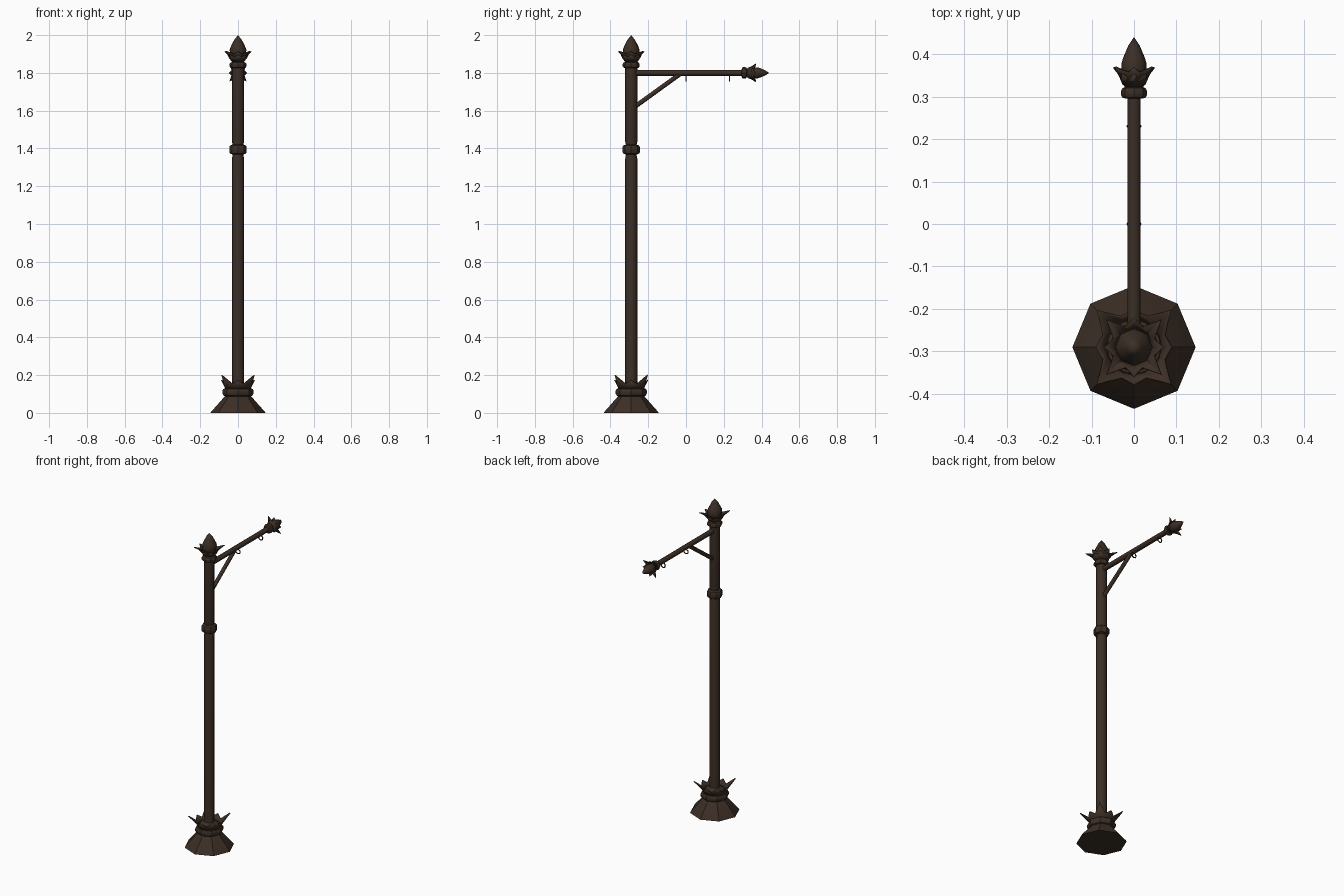
import bpy, bmesh, math
from mathutils import Matrix, Vector

if "Cube" in bpy.data.objects:
    bpy.data.objects.remove(bpy.data.objects["Cube"])

POST_Y = -0.29
iron = bpy.data.materials.new("dark brown iron")
iron.diffuse_color = (0.045, 0.028, 0.019, 1)
iron.use_nodes = True
iron.node_tree.nodes["Principled BSDF"].inputs["Base Color"].default_value = iron.diffuse_color


def finish(name, bm, matrix=Matrix(), angle=30):
    bmesh.ops.remove_doubles(bm, verts=bm.verts, dist=1e-5)
    bmesh.ops.recalc_face_normals(bm, faces=bm.faces)
    bm.transform(matrix)
    mesh = bpy.data.meshes.new(name)
    bm.to_mesh(mesh)
    bm.free()
    mesh.materials.append(iron)
    ob = bpy.data.objects.new(name, mesh)
    bpy.context.collection.objects.link(ob)
    bpy.context.view_layer.objects.active = ob
    for o in bpy.context.selected_objects:
        o.select_set(False)
    ob.select_set(True)
    bpy.ops.object.shade_smooth_by_angle(angle=math.radians(angle))
    return ob


def bridge(bm, rings):
    for a, b in zip(rings, rings[1:]):
        for i in range(len(a)):
            j = (i + 1) % len(a)
            bm.faces.new((a[i], a[j], b[j], b[i]))


def lathe(name, profile, matrix=Matrix(), n=8, angle=30):
    """Solid of revolution from (radius, height) pairs."""
    bm = bmesh.new()
    rings = [[bm.verts.new((r * math.cos(math.tau * i / n), r * math.sin(math.tau * i / n), z))
              for i in range(n)] for r, z in profile]
    bridge(bm, rings)
    bm.faces.new(rings[0])
    bm.faces.new(rings[-1])
    return finish(name, bm, matrix, angle)


def crown(name, bottom, middle, valley, axis_tip, corner_tip, thick, matrix=Matrix()):
    """Ring of pointed leaves: tips on the axes and diagonals, valleys between."""
    bm = bmesh.new()
    tops = [axis_tip, valley, corner_tip, valley] * 4
    rings = [[], [], []]
    for i in range(16):
        a = math.tau * i / 16
        for ring, (r, z) in zip(rings, (bottom, middle, tops[i])):
            ring.append(bm.verts.new((r * math.cos(a), r * math.sin(a), z)))
    bridge(bm, rings)
    ob = finish(name, bm, matrix)
    mod = ob.modifiers.new("thickness", 'SOLIDIFY')
    mod.thickness = thick
    mod.offset = -1
    return ob


def finial(prefix, matrix):
    """Collar, leaf cup and pointed bud, 0.175 tall."""
    lathe(prefix + "_collar", [(.030, 0), (.040, .003), (.045, .010), (.045, .022),
                               (.040, .030), (.030, .033)], matrix)
    lathe(prefix + "_bud", [(.030, .028), (.036, .05), (.043, .08), (.044, .098), (.037, .117),
                            (.020, .150), (0, .175)], matrix, angle=45)
    crown(prefix + "_lower_leaves", (.032, .033), (.045, .050), (.047, .058),
          (.056, .070), (.062, .072), .004, matrix)
    crown(prefix + "_upper_leaves", (.034, .040), (.047, .068), (.050, .076),
          (.068, .090), (.090, .092), .004, matrix)


at_post = Matrix.Translation((0, POST_Y, 0))

# Base: flared foot, ring and leaf crown
lathe("base_foot", [(.145, 0), (.142, .006), (.066, .092)], at_post)
lathe("base_ring", [(.064, .085), (.077, .092), (.083, .103), (.083, .117),
                    (.077, .127), (.060, .133)], at_post)
crown("base_leaves", (.062, .128), (.068, .145), (.075, .155),
      (.085, .176), (.120, .202), .006, at_post)
lathe("base_core", [(.062, .12), (.058, .145), (.032, .16)], at_post)

# Post and middle collar
lathe("lower_post", [(.032, .12), (.032, 1.345), (.026, 1.38)], at_post, angle=50)
lathe("post_collar", [(.030, 1.368), (.042, 1.373), (.046, 1.381), (.046, 1.407),
                      (.042, 1.415), (.030, 1.42)], at_post)
lathe("upper_post", [(.026, 1.41), (.032, 1.435), (.032, 1.83)], at_post, angle=50)
finial("post_finial", Matrix.Translation((0, POST_Y, 1.825)))

# Horizontal arm with its own smaller finial
lay = Matrix.Rotation(-math.pi / 2, 4, 'X')
lathe("arm", [(.0155, 0), (.0155, .59)], Matrix.Translation((0, POST_Y, 1.8)) @ lay, angle=50)
finial("arm_finial", Matrix.Translation((0, .295, 1.8)) @ lay
       @ Matrix.Diagonal((.68, .68, .83, 1)))

# Diagonal brace
a, b = Vector((0, -.275, 1.618)), Vector((0, -.03, 1.795))
aim = (b - a).to_track_quat('Z', 'Y').to_matrix().to_4x4()
lathe("brace", [(.012, 0), (.012, (b - a).length)], Matrix.Translation(a) @ aim, angle=50)

# Hanging rings under the arm
for k, y in enumerate((0.0, 0.23)):
    bpy.ops.mesh.primitive_torus_add(major_segments=12, minor_segments=6, major_radius=.0145,
                                     minor_radius=.0035, location=(0, y, 1.771),
                                     rotation=(math.pi / 2, 0, 0))
    ring = bpy.context.object
    ring.name = "hanging_ring_%d" % (k + 1)
    ring.data.materials.append(iron)
    bpy.ops.object.shade_smooth_by_angle(angle=math.radians(60))
